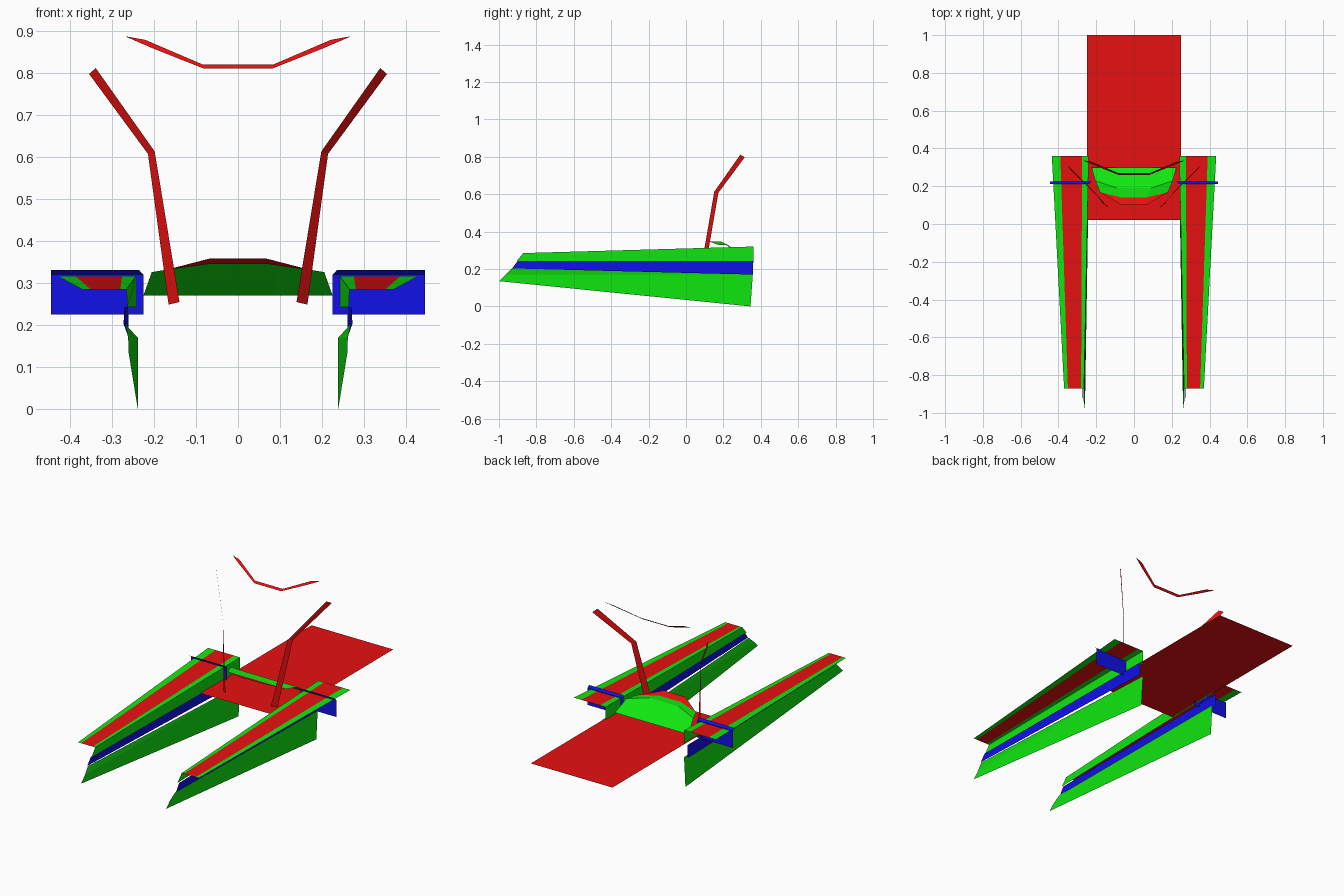
import bpy

if "Cube" in bpy.data.objects:
    bpy.data.objects.remove(bpy.data.objects["Cube"])


def material(name, rgb):
    m = bpy.data.materials.new(name)
    m.diffuse_color = (*rgb, 1)
    m.use_nodes = True
    m.node_tree.nodes["Principled BSDF"].inputs["Base Color"].default_value = m.diffuse_color
    return m


RED = material("red", (0.9, 0.006, 0.006))
GREEN = material("green", (0.006, 0.9, 0.006))
BLUE = material("blue", (0.006, 0.006, 0.9))


def sheet(name, verts, faces, mats, face_mats=None, side=1):
    """Thin sheet part; side=-1 mirrors it across x."""
    mesh = bpy.data.meshes.new(name)
    if side < 0:
        faces = [f[::-1] for f in faces]
    mesh.from_pydata([(x * side, y, z) for x, y, z in verts], [], faces)
    for m in mats:
        mesh.materials.append(m)
    if face_mats:
        for p, i in zip(mesh.polygons, face_mats):
            p.material_index = i
    mesh.update()
    ob = bpy.data.objects.new(name, mesh)
    bpy.context.collection.objects.link(ob)
    return ob


def ribbon(name, edge_a, edge_b, mat, side=1):
    """Strip of quads between two matching edges."""
    n = len(edge_a)
    faces = [(i, i + 1, n + i + 1, n + i) for i in range(n - 1)]
    return sheet(name, edge_a + edge_b, faces, [mat], side=side)


def symmetric(half):
    """Complete an edge given from the right end to the middle."""
    return half + [(-x, y, z) for x, y, z in reversed(half)]


# Flat floor between and behind the hulls
sheet("floor_panel",
      [(-0.25, 0.02, 0.25), (0.25, 0.02, 0.25), (0.25, 1, 0.25), (-0.25, 1, 0.25)],
      [(0, 1, 2, 3)], [RED])

for s, tag in ((1, "right"), (-1, "left")):
    # Hull deck: green edge, red middle, green edge, tapering forward
    front = [(x, -0.87, 0.285) for x in (0.265, 0.28, 0.35, 0.37)]
    rear = [(x, 0.36, 0.32) for x in (0.24, 0.275, 0.39, 0.435)]
    sheet(tag + "_deck", front + rear,
          [(i, i + 1, i + 5, i + 4) for i in range(3)],
          [GREEN, RED], [0, 1, 0], s)

    # Inner wall under the deck
    sheet(tag + "_wall",
          [(0.265, -0.87, 0.285), (0.24, 0.36, 0.32),
           (0.24, 0.36, 0.243), (0.263, -0.905, 0.243)],
          [(0, 3, 2, 1)], [GREEN], side=s)

    # Blue band below the wall
    sheet(tag + "_band",
          [(0.27, -0.9, 0.243), (0.26, 0.36, 0.243),
           (0.26, 0.357, 0.17), (0.272, -0.93, 0.203)],
          [(0, 3, 2, 1)], [BLUE], side=s)

    # Deep keel blade
    sheet(tag + "_keel",
          [(0.268, -0.93, 0.203), (0.238, 0.357, 0.17), (0.238, 0.345, 0.0),
           (0.26, -1.0, 0.135), (0.261, -0.965, 0.17)],
          [(0, 4, 1), (4, 3, 2, 1)], [GREEN], side=s)

    # Blue crosswise plate with a small tilted lip
    sheet(tag + "_cross_plate",
          [(0.225, 0.224, 0.225), (0.445, 0.224, 0.225),
           (0.445, 0.224, 0.32), (0.225, 0.224, 0.32),
           (0.445, 0.212, 0.331), (0.235, 0.212, 0.331)],
          [(0, 1, 2, 3), (3, 2, 4, 5)], [BLUE], side=s)

    # Bent upright strip
    path = [((0.152, 0.1, 0.252), (0.013, 0.011, -0.003)),
            ((0.206, 0.162, 0.61), (0.008, 0.011, -0.003)),
            ((0.346, 0.302, 0.804), (0.008, 0.012, -0.007))]
    a = [tuple(p + q for p, q in zip(c, w)) for c, w in path]
    b = [tuple(p - q for p, q in zip(c, w)) for c, w in path]
    ribbon(tag + "_upright", a, b, RED, s)

# Cowl: sloped back panel, front shelf and red lip
bottom = symmetric([(0.225, 0.3, 0.27), (0.09, 0.3, 0.27)])
ridge = symmetric([(0.205, 0.228, 0.326), (0.09, 0.19, 0.346)])
shelf = symmetric([(0.18, 0.168, 0.33), (0.065, 0.14, 0.346)])
lip = symmetric([(0.165, 0.16, 0.333), (0.065, 0.1, 0.359)])
ribbon("cowl_back", bottom, ridge, GREEN)
ribbon("cowl_shelf", ridge, shelf, GREEN)
ribbon("cowl_lip", shelf, lip, RED)

# Tilted bow strip floating above
lower = symmetric([(0.265, 0.335, 0.885), (0.205, 0.309, 0.859), (0.082, 0.26, 0.81)])
upper = symmetric([(0.264, 0.336, 0.886), (0.22, 0.328, 0.878), (0.085, 0.27, 0.82)])
ribbon("top_bow", lower, upper, RED)
